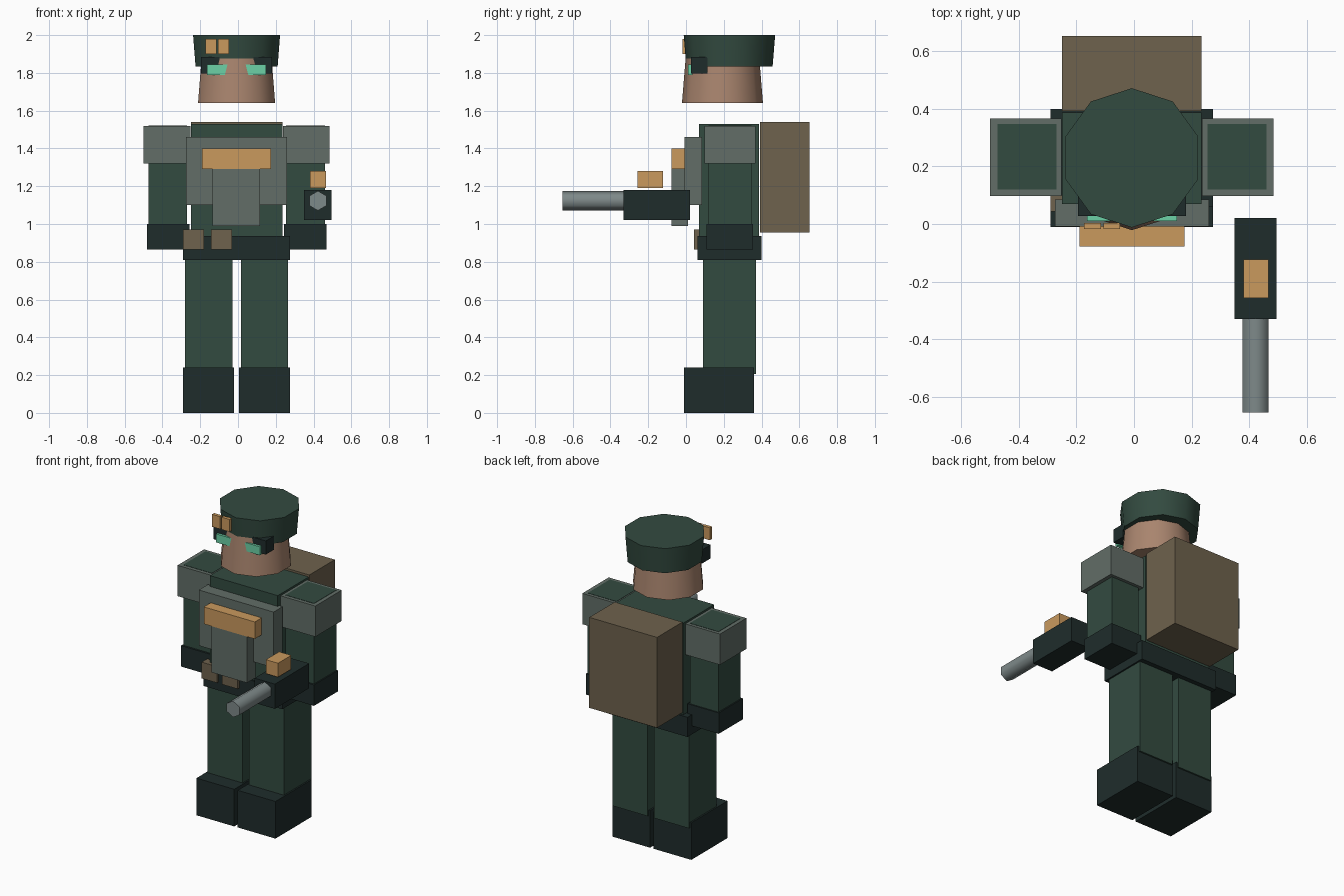
import bpy, math

if "Cube" in bpy.data.objects:
    bpy.data.objects.remove(bpy.data.objects["Cube"])

CX = -0.0075  # body symmetry axis


def material(name, rgb):
    m = bpy.data.materials.new(name)
    m.diffuse_color = [(c / 255) ** 2.2 for c in rgb] + [1]
    m.use_nodes = True
    m.node_tree.nodes["Principled BSDF"].inputs["Base Color"].default_value = m.diffuse_color
    return m


GREEN = material("green_cloth", (54, 76, 66))
DARK = material("dark_leather", (36, 48, 47))
GREY = material("grey_armour", (98, 109, 103))
TAN = material("orange_tan", (200, 152, 94))
BROWN = material("brown_canvas", (110, 98, 78))
SKIN = material("skin", (168, 132, 110))
MINT = material("mint_glass", (108, 208, 165))
STEEL = material("steel", (125, 136, 136))


def box(name, x, y, z, mat):
    """Box from (min, max) ranges on each axis."""
    bpy.ops.mesh.primitive_cube_add(
        size=1, location=[(a + b) / 2 for a, b in (x, y, z)])
    o = bpy.context.object
    o.name = name
    for v in o.data.vertices:
        for i, (a, b) in enumerate((x, y, z)):
            v.co[i] *= b - a
    o.data.materials.append(mat)
    return o


def pair(name, x, y, z, mat):
    """Left and right boxes mirrored about the body axis."""
    box("right_" + name, x, y, z, mat)
    box("left_" + name, (2 * CX - x[1], 2 * CX - x[0]), y, z, mat)


def prism(name, sides, r1, r2, depth, loc, mat, rot=(0, 0, 0), smooth=50):
    bpy.ops.mesh.primitive_cone_add(
        vertices=sides, radius1=r1, radius2=r2, depth=depth,
        location=loc, rotation=rot)
    o = bpy.context.object
    o.name = name
    o.data.materials.append(mat)
    bpy.ops.object.shade_smooth_by_angle(angle=math.radians(smooth))
    return o


# Legs and arms
pair("boot", (0.005, 0.275), (-0.01, 0.36), (0, 0.24), DARK)
pair("leg", (0.015, 0.265), (0.09, 0.37), (0.205, 0.85), GREEN)
pair("arm", (0.255, 0.46), (0.12, 0.347), (0.95, 1.521), GREEN)
pair("glove", (0.243, 0.468), (0.108, 0.355), (0.865, 1.0), DARK)
pair("shoulder_pad", (0.237, 0.485), (0.097, 0.367), (1.32, 1.519), GREY)

# Torso, belt and gear
box("torso", (-0.25, 0.235), (0.07, 0.387), (0.88, 1.53), GREEN)
box("belt", (-0.29, 0.275), (0.06, 0.4), (0.81, 0.937), DARK)
box("chest_armour", (-0.275, 0.26), (-0.008, 0.085), (1.1, 1.46), GREY)
box("belly_plate", (-0.135, 0.117), (-0.076, 0.01), (0.99, 1.31), GREY)
box("chest_bar", (-0.19, 0.175), (-0.078, 0.0), (1.29, 1.4), TAN)
box("backpack", (-0.25, 0.235), (0.393, 0.653), (0.955, 1.54), BROWN)
for i, x in enumerate((-0.29, -0.143)):
    box(f"belt_pouch_{i + 1}", (x, x + 0.11), (0.043, 0.1), (0.865, 0.97), BROWN)

# Head, visor and cap
prism("head", 10, 0.2145, 0.193, 0.26, (CX, 0.193, 1.77), SKIN)
box("goggle_frame", (-0.195, 0.18), (0.027, 0.113), (1.797, 1.885), DARK)
box("goggle_lens", (-0.164, 0.149), (0.011, 0.035), (1.79, 1.845), MINT)
prism("cap", 10, 0.2285, 0.242, 0.165, (CX, 0.23, 1.9175), GREEN)
for i, x in enumerate((-0.173, -0.106)):
    box(f"cap_badge_{i + 1}", (x, x + 0.058), (-0.018, 0.004), (1.9, 1.98), TAN)

# Weapon
box("weapon_body", (0.35, 0.495), (-0.33, 0.02), (1.02, 1.18), DARK)
box("weapon_sight", (0.38, 0.467), (-0.258, -0.123), (1.19, 1.28), TAN)
prism("weapon_barrel", 6, 0.052, 0.052, 0.345, (0.423, -0.4825, 1.123), STEEL,
      rot=(math.pi / 2, 0, 0), smooth=70)
